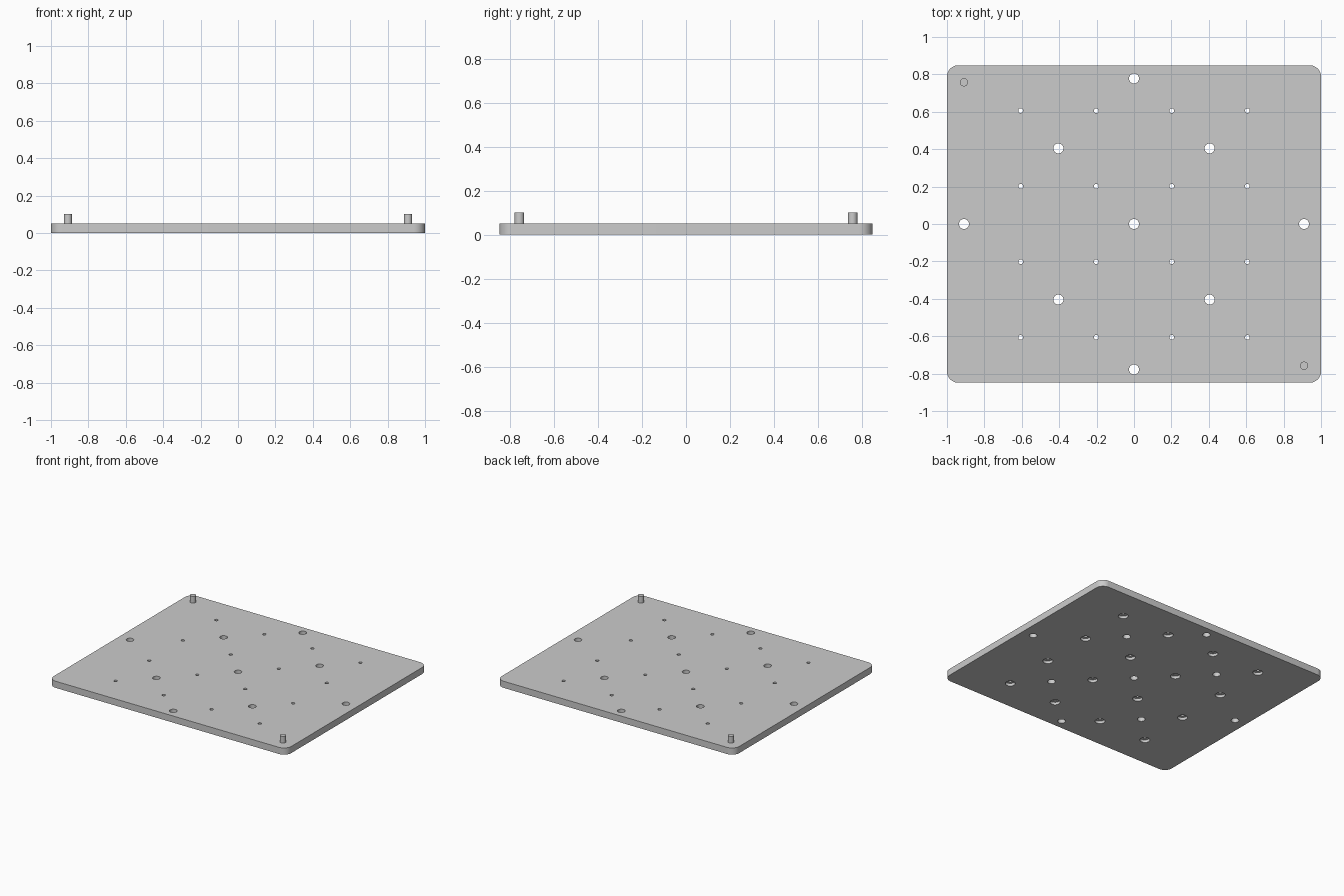
import bpy, bmesh, math

if "Cube" in bpy.data.objects:
    bpy.data.objects.remove(bpy.data.objects["Cube"], do_unlink=True)

MM = 2 / 198            # laid out in millimetres on a 198 mm wide plate
HALF_X, HALF_Y = 99, 84
THICK, CORNER = 5, 6

grey = bpy.data.materials.new("plain grey")
grey.use_nodes = True
colour = (0.6, 0.6, 0.6, 1)
grey.diffuse_color = colour
grey.node_tree.nodes["Principled BSDF"].inputs["Base Color"].default_value = colour


def add_prism(bm, rings):
    """Skin a stack of equal-length rings and cap both ends."""
    rings = [[bm.verts.new([c * MM for c in p]) for p in ring] for ring in rings]
    n = len(rings[0])
    for low, high in zip(rings, rings[1:]):
        for i in range(n):
            j = (i + 1) % n
            bm.faces.new((low[i], low[j], high[j], high[i]))
    bm.faces.new(rings[0][::-1])
    bm.faces.new(rings[-1])


def add_turned(bm, x, y, profile, sides=32):
    """Turn a (radius, height) profile about a vertical axis."""
    turn = [2 * math.pi * i / sides for i in range(sides)]
    add_prism(bm, [[(x + r * math.cos(a), y + r * math.sin(a), z) for a in turn]
                   for r, z in profile])


def make_object(name, bm):
    mesh = bpy.data.meshes.new(name)
    bm.to_mesh(mesh)
    bm.free()
    mesh.materials.append(grey)
    obj = bpy.data.objects.new(name, mesh)
    bpy.context.collection.objects.link(obj)
    return obj


def smooth(obj):
    bpy.ops.object.select_all(action="DESELECT")
    obj.select_set(True)
    bpy.context.view_layer.objects.active = obj
    bpy.ops.object.shade_smooth_by_angle(angle=math.radians(30))


# Plate with rounded corners
outline = []
for k, (sx, sy) in enumerate([(1, 1), (-1, 1), (-1, -1), (1, -1)]):
    for i in range(13):
        a = math.pi / 2 * (k + i / 12)
        outline.append((sx * (HALF_X - CORNER) + CORNER * math.cos(a),
                        sy * (HALF_Y - CORNER) + CORNER * math.sin(a)))
bm = bmesh.new()
add_prism(bm, [[(x, y, z) for x, y in outline] for z in (0, THICK)])
plate = make_object("base_plate", bm)

# Cutters: nine through holes and a grid of screw holes bored wider underneath
bm = bmesh.new()
through = [(0, 0), (90, 0), (-90, 0), (0, 77), (0, -77)]
through += [(x, y) for x in (-40, 40) for y in (-40, 40)]
for x, y in through:
    add_turned(bm, x, y, [(2.65, -1), (2.65, THICK + 1)])
for x in (-60, -20, 20, 60):
    for y in (-60, -20, 20, 60):
        add_turned(bm, x, y, [(3.4, -1), (3.4, 2), (1.25, 2), (1.25, THICK + 1)])
cutter = make_object("hole_cutter", bm)
cutter.hide_render = True

cut = plate.modifiers.new("holes", "BOOLEAN")
cut.operation = "DIFFERENCE"
cut.solver = "EXACT"
cut.object = cutter
bpy.context.view_layer.objects.active = plate
bpy.ops.object.modifier_apply(modifier=cut.name)
bpy.data.objects.remove(cutter, do_unlink=True)
smooth(plate)

# Locating pins on two opposite corners
for name, side in (("back_right_pin", -1), ("front_left_pin", 1)):
    bm = bmesh.new()
    add_turned(bm, side * 90, -side * 75, [(2.15, THICK), (2.15, 10)])
    smooth(make_object(name, bm))
